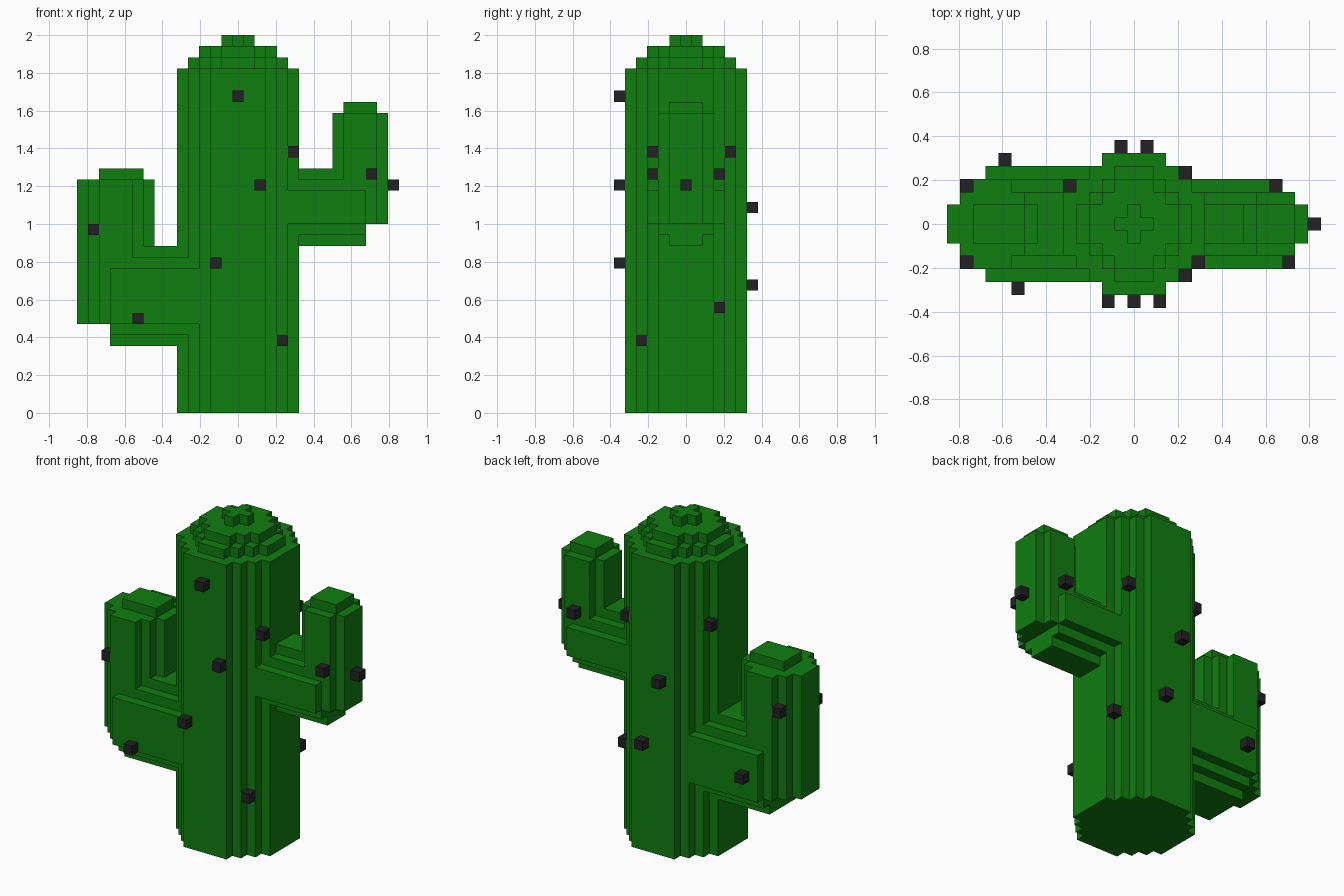
import bpy
import bmesh
from mathutils import Vector

if "Cube" in bpy.data.objects:
    bpy.data.objects.remove(bpy.data.objects["Cube"], do_unlink=True)

U = 1 / 17  # size of one block


def make_material(name, rgb):
    mat = bpy.data.materials.new(name)
    mat.use_nodes = True
    color = (*rgb, 1.0)
    mat.diffuse_color = color
    bsdf = next(n for n in mat.node_tree.nodes if n.type == "BSDF_PRINCIPLED")
    bsdf.inputs["Base Color"].default_value = color
    bsdf.inputs["Roughness"].default_value = 0.9
    return mat


green = make_material("cactus_green", (0.005, 0.21, 0.005))
dark = make_material("spine_black", (0.016, 0.016, 0.018))

# Stepped round sections: corner points of one quarter, in blocks
ROUND_11 = [(5.5, 2.5), (4.5, 3.5), (3.5, 4.5), (2.5, 5.5)]
ROUND_9 = [(4.5, 1.5), (3.5, 2.5), (2.5, 3.5), (1.5, 4.5)]
WIDE_9 = [(4.5, 2.5), (3.5, 3.5), (2.5, 4.5)]
ROUND_7 = [(3.5, 1.5), (2.5, 2.5), (1.5, 3.5)]
ROUND_5 = [(2.5, 1.5), (1.5, 2.5)]
ROUND_3 = [(1.5, 0.5), (0.5, 1.5)]


def outline(corners):
    """Mirror a stepped quarter into a closed outline."""
    quarter = [corners[0]]
    for a, b in zip(corners, corners[1:]):
        quarter += [(b[0], a[1]), b]
    points = []
    for sx, sy, step in ((1, 1, 1), (-1, 1, -1), (-1, -1, 1), (1, -1, -1)):
        points += [(sx * x, sy * y) for x, y in quarter[::step]]
    return points


def add_prism(bm, corners, start, end, axis="z", center=(0, 0)):
    """Extrude a section along z (section in x, y) or x (section in y, z)."""
    verts = []
    for a, b in outline(corners):
        a, b = a + center[0], b + center[1]
        co = (a, b, start) if axis == "z" else (start, a, b)
        verts.append(bm.verts.new(Vector(co) * U))
    face = bm.faces.new(verts)
    top = bmesh.ops.extrude_face_region(bm, geom=[face])["geom"]
    move = Vector((0, 0, end - start) if axis == "z" else (end - start, 0, 0)) * U
    bmesh.ops.translate(bm, vec=move,
                        verts=[g for g in top if isinstance(g, bmesh.types.BMVert)])


def make_part(name, prisms, mat):
    bm = bmesh.new()
    for prism in prisms:
        add_prism(bm, *prism)
    bmesh.ops.recalc_face_normals(bm, faces=bm.faces)
    mesh = bpy.data.meshes.new(name)
    bm.to_mesh(mesh)
    bm.free()
    mesh.materials.append(mat)
    obj = bpy.data.objects.new(name, mesh)
    bpy.context.collection.objects.link(obj)
    return obj


# Trunk with its stepped crown
make_part("trunk", [(ROUND_11, 0, 31)], green)
make_part("crown", [(ROUND_9, 31, 32), (ROUND_7, 32, 33), (ROUND_3, 33, 34)], green)

# Left arm: branch, upright and square tip
make_part("left_arm_branch", [(ROUND_7, 3, 11.5, "x", (0, 18.5))], green)
make_part("left_arm_upright", [(ROUND_5, 17, 27, "z", (11, 0))], green)
make_part("left_arm_tip", [([(1.5, 1.5)], 27, 28, "z", (11, 0))], green)

# Right arm: thicker and lower
make_part("right_arm_branch", [(WIDE_9, -11.5, -3, "x", (0, 10.5))], green)
make_part("right_arm_upright", [(ROUND_7, 8, 21, "z", (-11, 0))], green)
make_part("right_arm_tip", [([(2, 1.5)], 21, 22, "z", (-10.5, 0))], green)

# Spines: single blocks on the surface, given by their centres
SPINES = [
    (0, -6, 28.5), (2, -6, 20.5), (-2, -6, 13.5), (5, -3, 23.5), (4, -4, 6.5),
    (4, 4, 23.5), (5, 3, 9.5), (-5, 3, 24.5), (-1, 6, 18.5), (1, 6, 11.5),
    (12, -3, 21.5), (14, 0, 20.5), (11, 3, 21.5),
    (-13, -3, 16.5), (-9, -5, 8.5), (-13, 3, 17.5), (-10, 5, 10.5),
]
for i, (x, y, z) in enumerate(SPINES, 1):
    make_part(f"spine_{i}", [([(0.5, 0.5)], z - 0.5, z + 0.5, "z", (x, y))], dark)
